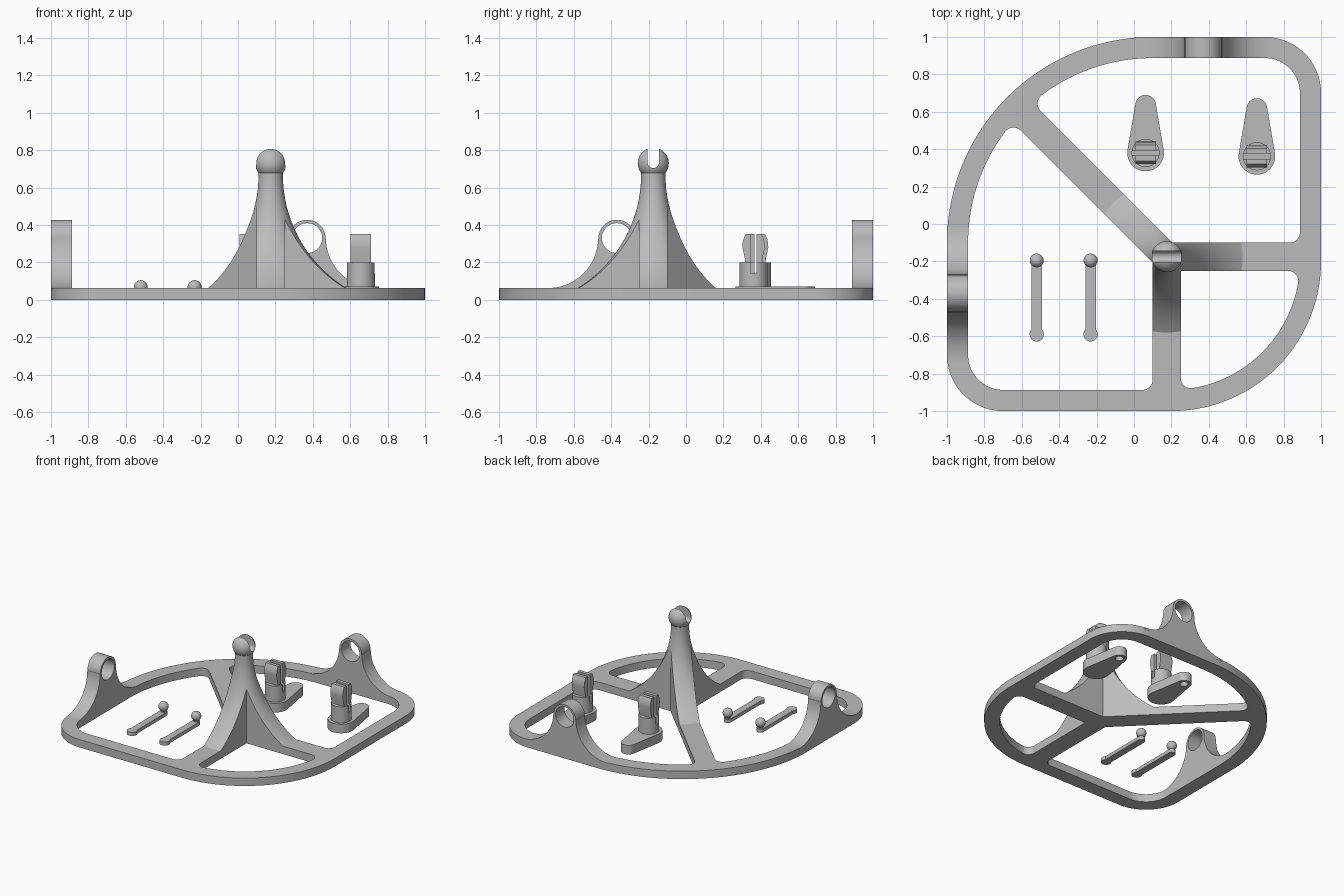
import bpy, bmesh, math
from mathutils import Matrix, Vector
from math import pi, sin, cos, sqrt

if "Cube" in bpy.data.objects:
    bpy.data.objects.remove(bpy.data.objects["Cube"])

grey = bpy.data.materials.new("plain_grey")
grey.diffuse_color = (0.5, 0.5, 0.5, 1)
grey.use_nodes = True
grey.node_tree.nodes["Principled BSDF"].inputs["Base Color"].default_value = grey.diffuse_color
T = 0.063            # frame thickness
W = 0.113            # rim width
H = 0.175            # hub sits at (H, -H)
S = 0.075            # half width of a spoke


def finish(name, bm):
    bmesh.ops.recalc_face_normals(bm, faces=bm.faces)
    me = bpy.data.meshes.new(name)
    bm.to_mesh(me)
    bm.free()
    me.materials.append(grey)
    ob = bpy.data.objects.new(name, me)
    bpy.context.collection.objects.link(ob)
    return ob


def smooth(ob):
    bpy.ops.object.select_all(action='DESELECT')
    ob.select_set(True)
    bpy.context.view_layer.objects.active = ob
    bpy.ops.object.shade_smooth_by_angle(angle=math.radians(30))


def prism(name, pts, lo, hi, place=lambda a, b, h: (a, b, h)):
    """Extrude a 2D outline from lo to hi; place() maps it into space."""
    bm = bmesh.new()
    ring = [[bm.verts.new(place(a, b, h)) for a, b in pts] for h in (lo, hi)]
    n = len(pts)
    for r in ring:
        bm.faces.new(r)
    for i in range(n):
        j = (i + 1) % n
        bm.faces.new((ring[0][i], ring[0][j], ring[1][j], ring[1][i]))
    return finish(name, bm)


def lathe(name, prof, x, y, n=64):
    bm = bmesh.new()
    rings = [[bm.verts.new((x + r * cos(2 * pi * i / n), y + r * sin(2 * pi * i / n), z))
              for i in range(n)] for r, z in prof]
    bm.faces.new(rings[0])
    bm.faces.new(rings[-1])
    for a, b in zip(rings, rings[1:]):
        for i in range(n):
            j = (i + 1) % n
            bm.faces.new((a[i], a[j], b[j], b[i]))
    return finish(name, bm)


def ball(name, r, loc):
    bm = bmesh.new()
    bmesh.ops.create_uvsphere(bm, u_segments=40, v_segments=24, radius=r,
                              matrix=Matrix.Translation(loc))
    return finish(name, bm)


def boolean(ob, tool, op):
    m = ob.modifiers.new("cut", 'BOOLEAN')
    m.operation, m.object, m.solver = op, tool, 'EXACT'
    bpy.context.view_layer.objects.active = ob
    bpy.ops.object.modifier_apply(modifier=m.name)
    bpy.data.objects.remove(tool)


def arc(cx, cy, r, a0, a1, n=24):
    return [(cx + r * cos(math.radians(a0 + (a1 - a0) * i / n)),
             cy + r * sin(math.radians(a0 + (a1 - a0) * i / n))) for i in range(n + 1)]


def hull(pts):
    pts = sorted(set(pts))
    def half(seq):
        out = []
        for p in seq:
            while len(out) > 1 and ((out[-1][0] - out[-2][0]) * (p[1] - out[-2][1])
                                    - (out[-1][1] - out[-2][1]) * (p[0] - out[-2][0])) <= 1e-7:
                out.pop()
            out.append(p)
        return out[:-1]
    return half(pts) + half(pts[::-1])


def rim(d):
    """Rim outline moved inwards by d."""
    return (arc(-0.7, -0.7, 0.3 - d, 180, 270) + arc(0.2, -0.2, 0.8 - d, 270, 360, 48)
            + arc(0.7, 0.7, 0.3 - d, 0, 90) + arc(0.1, -0.1, 1.1 - d, 90, 180, 64))


def clip(pts, nx, ny, d):
    """Keep the part of a convex outline where nx*x + ny*y >= d."""
    out = []
    for p, q in zip(pts, pts[1:] + pts[:1]):
        u, v = nx * p[0] + ny * p[1] - d, nx * q[0] + ny * q[1] - d
        if u >= 0:
            out.append(p)
        if u * v < 0:
            t = u / (u - v)
            out.append((p[0] + t * (q[0] - p[0]), p[1] + t * (q[1] - p[1])))
    return out


# rim with three spokes: cut three rounded openings out of a plate
frame = prism("frame", rim(0), 0, T)
k = sqrt(0.5)
dk = S * (sqrt(2) - 1)     # where a straight spoke edge meets the diagonal one
fil = 0.055
corner_a, corner_b, corner_c = (H + S, -H - S), (H + dk, -H + S), (H - S, -H - dk)
openings = [(corner_a, [(1, 0, H + S), (0, -1, H + S)]),
            (corner_b, [(0, 1, S - H), (k, k, S)]),
            (corner_c, [(-1, 0, S - H), (-k, -k, S)])]
for hub_corner, planes in openings:
    core = rim(W + fil)
    for nx, ny, d in planes:
        core = clip(core, nx, ny, d + fil)
    pts = [hub_corner]
    for x, y in core:
        pts += arc(x, y, fil, 0, 352.5, 47)
    boolean(frame, prism("opening", hull(pts), -0.1, 0.2), 'DIFFERENCE')
smooth(frame)

# flared hub post: a trumpet trimmed to the width of the three spokes
R = 0.712
prof = []
for i in range(33):
    z = 0.055 + (0.69 - 0.055) * i / 32
    prof.append((0.065 + R - sqrt(R * R - max(0, 0.67 - z) ** 2), z))
post = lathe("hub_post", prof, H, -H, 96)
e = 0.6 * k
spokes = [corner_a, (H + 0.6, -H - S), (H + 0.6, -H + S), corner_b,
          (H - e + S * k, -H + e + S * k), (H - e - S * k, -H + e - S * k),
          corner_c, (H - S, -H - 0.6), (H + S, -H - 0.6)]
boolean(post, prism("spokes", spokes, -0.1, 1), 'INTERSECT')

# slotted ball on the post
head = ball("hub_ball", 0.083, (H, -H, 0.73))
slot = [(-H + 0.031, 0.9), (-H - 0.031, 0.9)] + arc(-H, 0.736, 0.031, 180, 360, 12)
for part in (head, post):
    boolean(part, prism("slot", slot, 0, 0.4, lambda a, b, h: (h, a, b)), 'DIFFERENCE')
    smooth(part)

# two flared ears with an eye hole
f = 0.267
ear = (arc(-0.1 - f, 0.33, f, 270, 360) + arc(0, 0.33, 0.098, 180, 0, 32)
       + arc(0.1 + f, 0.33, f, 180, 270) + [(0.1 + f, 0.05), (-0.1 - f, 0.05)])
eye = arc(0, 0.33, 0.08, 0, 352.5, 47)
for name, place in (("left_ear", lambda a, b, h: (-h, a - 0.37, b)),
                    ("back_ear", lambda a, b, h: (a + 0.37, h, b))):
    ob = prism(name, ear, 1 - W, 1, place)
    boolean(ob, prism("eye", eye, 0.8, 1.1, place), 'DIFFERENCE')
    smooth(ob)

# two loose levers: teardrop plate, round post and split snap clip
half = [(0.045, 0.19), (0.047, 0.22), (0.06, 0.28), (0.059, 0.305), (0.053, 0.33), (0.042, 0.353)]
snap = [(-a, b) for a, b in half] + half[::-1]
for i, (x, y) in enumerate(((0.062, 0.38), (0.657, 0.362))):
    drop = hull(arc(x, y, 0.098, 0, 354, 59) + arc(x, y + 0.255, 0.055, 0, 354, 59))
    plate = prism(f"lever_plate_{i}", drop, 0, 0.072)
    boolean(plate, prism("hole", arc(x, y + 0.255, 0.03, 0, 345, 23), -0.1, 0.05), 'DIFFERENCE')
    peg = lathe(f"lever_post_{i}", [(0.075, 0.06), (0.075, 0.2)], x, y)
    clp = prism(f"lever_clip_{i}", snap, x - 0.055, x + 0.055, lambda a, b, h: (h, y + a, b))
    gap = [(-0.014, 0.14), (0.014, 0.14), (0.014, 0.5), (-0.014, 0.5)]
    for part in (peg, clp):
        boolean(part, prism("gap", gap, x - 0.2, x + 0.2, lambda a, b, h: (h, y + a, b)),
                'DIFFERENCE')
    for part in (plate, peg, clp):
        smooth(part)

# two loose pins: flat rod, disc end, and a ball on a short neck
for i, x in enumerate((-0.52, -0.232)):
    y0, y1 = -0.195, -0.59
    parts = [prism(f"pin_rod_{i}", arc(x, y0, 0.028, 0, 180) + arc(x, y1, 0.028, 180, 360), 0, 0.028),
             lathe(f"pin_disc_{i}", [(0.038, 0), (0.038, 0.0285)], x, y1, 32),
             lathe(f"pin_neck_{i}", [(0.02, 0.02), (0.02, 0.06)], x, y0, 24),
             ball(f"pin_ball_{i}", 0.037, (x, y0, 0.068))]
    for part in parts:
        smooth(part)
